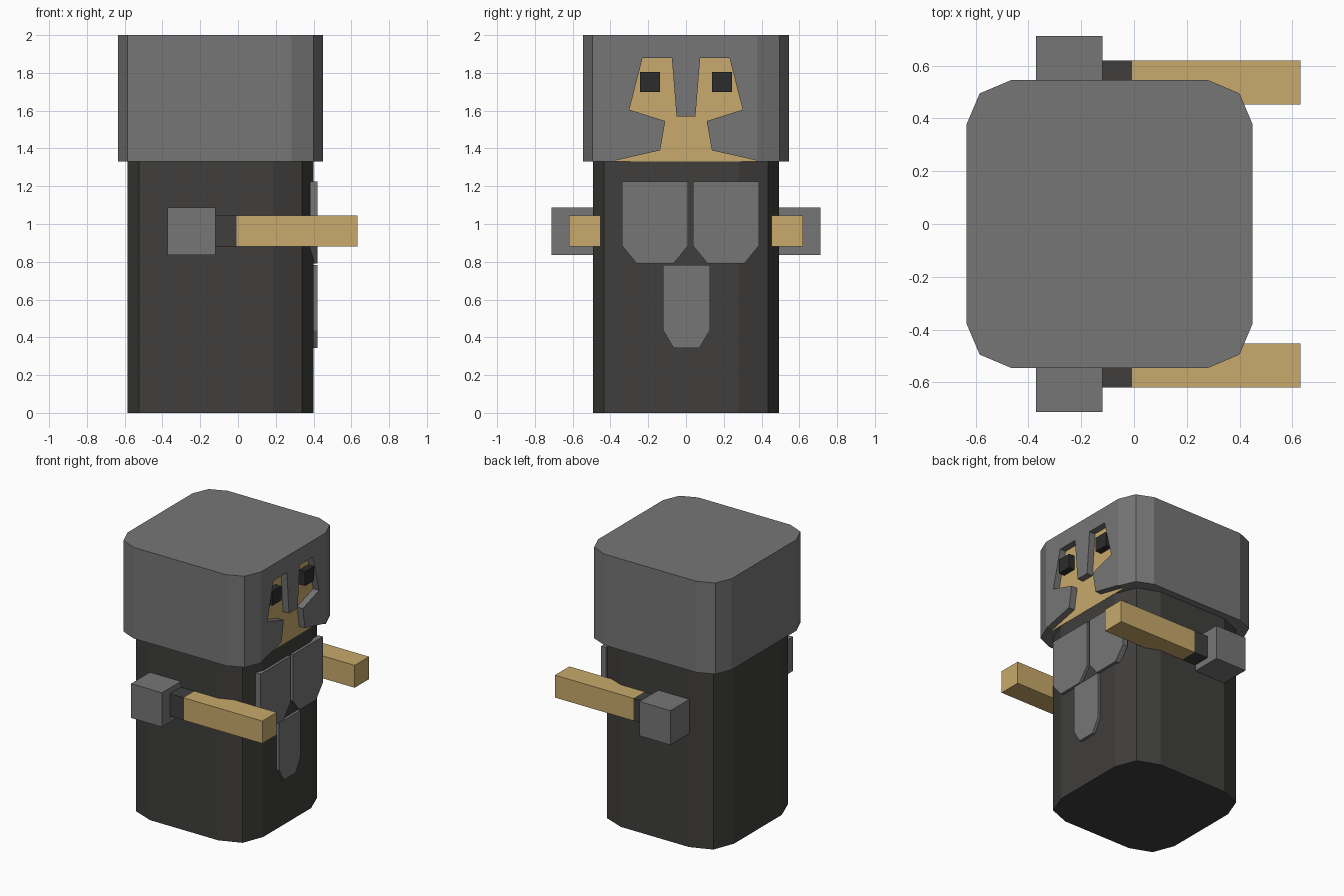
import bpy, bmesh
from mathutils import Vector

if "Cube" in bpy.data.objects:
    bpy.data.objects.remove(bpy.data.objects["Cube"])


def material(name, rgb):
    m = bpy.data.materials.new(name)
    m.diffuse_color = (*rgb, 1)
    m.use_nodes = True
    m.node_tree.nodes["Principled BSDF"].inputs["Base Color"].default_value = m.diffuse_color
    return m


GREY = material("mid_grey", (0.18, 0.18, 0.18))
DARK = material("charcoal", (0.05, 0.049, 0.046))
TAN = material("tan", (0.58, 0.40, 0.15))
BLACK = material("eye_black", (0.025, 0.025, 0.025))


def extrude(name, points, offset, mat):
    """Extrude a flat polygon of 3D points by offset into a closed solid."""
    bm = bmesh.new()
    face = bm.faces.new([bm.verts.new(p) for p in points])
    ext = bmesh.ops.extrude_face_region(bm, geom=[face], use_keep_orig=True)
    verts = [g for g in ext["geom"] if isinstance(g, bmesh.types.BMVert)]
    bmesh.ops.translate(bm, verts=verts, vec=Vector(offset))
    bmesh.ops.recalc_face_normals(bm, faces=bm.faces)
    mesh = bpy.data.meshes.new(name)
    bm.to_mesh(mesh)
    bm.free()
    ob = bpy.data.objects.new(name, mesh)
    bpy.context.collection.objects.link(ob)
    mesh.materials.append(mat)
    return ob


def box(name, x, y, z, mat):
    pts = [(x[0], y[0], z[0]), (x[1], y[0], z[0]), (x[1], y[1], z[0]), (x[0], y[1], z[0])]
    return extrude(name, pts, (0, 0, z[1] - z[0]), mat)


def rounded_prism(name, x, y, z, inset, mid, mat):
    """Upright block with two-facet corners."""
    cx, hx = (x[0] + x[1]) / 2, (x[1] - x[0]) / 2
    corner = [(hx, y - inset), (hx - mid, y - mid), (hx - inset, y)]
    pts = []
    for sx, sy in ((1, 1), (-1, 1), (-1, -1), (1, -1)):
        c = corner if sx * sy > 0 else corner[::-1]
        pts += [(cx + sx * a, sy * b, z[0]) for a, b in c]
    return extrude(name, pts, (0, 0, z[1] - z[0]), mat)


def front_plate(name, profile, x0, x1, mat):
    """Plate with a (y, z) outline facing +x."""
    return extrude(name, [(x0, a, b) for a, b in profile], (x1 - x0, 0, 0), mat)


# Body and head
rounded_prism("body", (-0.585, 0.40), 0.493, (0, 1.33), 0.215, 0.06, DARK)
head = rounded_prism("head", (-0.635, 0.45), 0.545, (1.33, 2.0), 0.168, 0.05, GREY)

# Face opening recessed into the head, with the skin at its back
half = [(0.05, 1.57), (0.075, 1.88), (0.23, 1.88), (0.30, 1.605),
        (0.11, 1.545), (0.137, 1.39), (0.37, 1.337)]


def face_outline(bottom):
    right = half + [(0.37, bottom)]
    return right + [(-a, b) for a, b in reversed(right)]


cutter = front_plate("face_cutter", face_outline(1.28), 0.40, 0.55, GREY)
cutter.hide_render = True
cutter.hide_viewport = True
cut = head.modifiers.new("face_opening", "BOOLEAN")
cut.operation = "DIFFERENCE"
cut.solver = "EXACT"
cut.object = cutter
front_plate("face", face_outline(1.331), 0.37, 0.402, TAN)

# Chest plates and the lower plate
chest = [(0.037, 1.225), (0.386, 1.225), (0.386, 0.885),
         (0.308, 0.79), (0.115, 0.79), (0.037, 0.885)]
front_plate("chest_plate_left", chest, 0.38, 0.42, GREY)
front_plate("chest_plate_right", [(0.048 - a, b) for a, b in chest], 0.38, 0.42, GREY)
belly = [(-0.121, 0.782), (0.126, 0.782), (0.126, 0.437),
         (0.07, 0.343), (-0.065, 0.343), (-0.121, 0.437)]
front_plate("belly_plate", belly, 0.38, 0.42, GREY)

# Eyes and arms on both sides
for side, s in (("left", 1), ("right", -1)):
    def span(a, b):
        return tuple(sorted((s * a, s * b)))
    box("eye_" + side, (0.38, 0.449), span(0.138, 0.243), (1.70, 1.805), BLACK)
    box("shoulder_" + side, (-0.372, -0.12), span(0.46, 0.712), (0.835, 1.087), GREY)
    box("sleeve_" + side, (-0.12, -0.007), span(0.453, 0.62), (0.88, 1.045), DARK)
    box("forearm_" + side, (-0.007, 0.632), span(0.453, 0.62), (0.88, 1.045), TAN)
